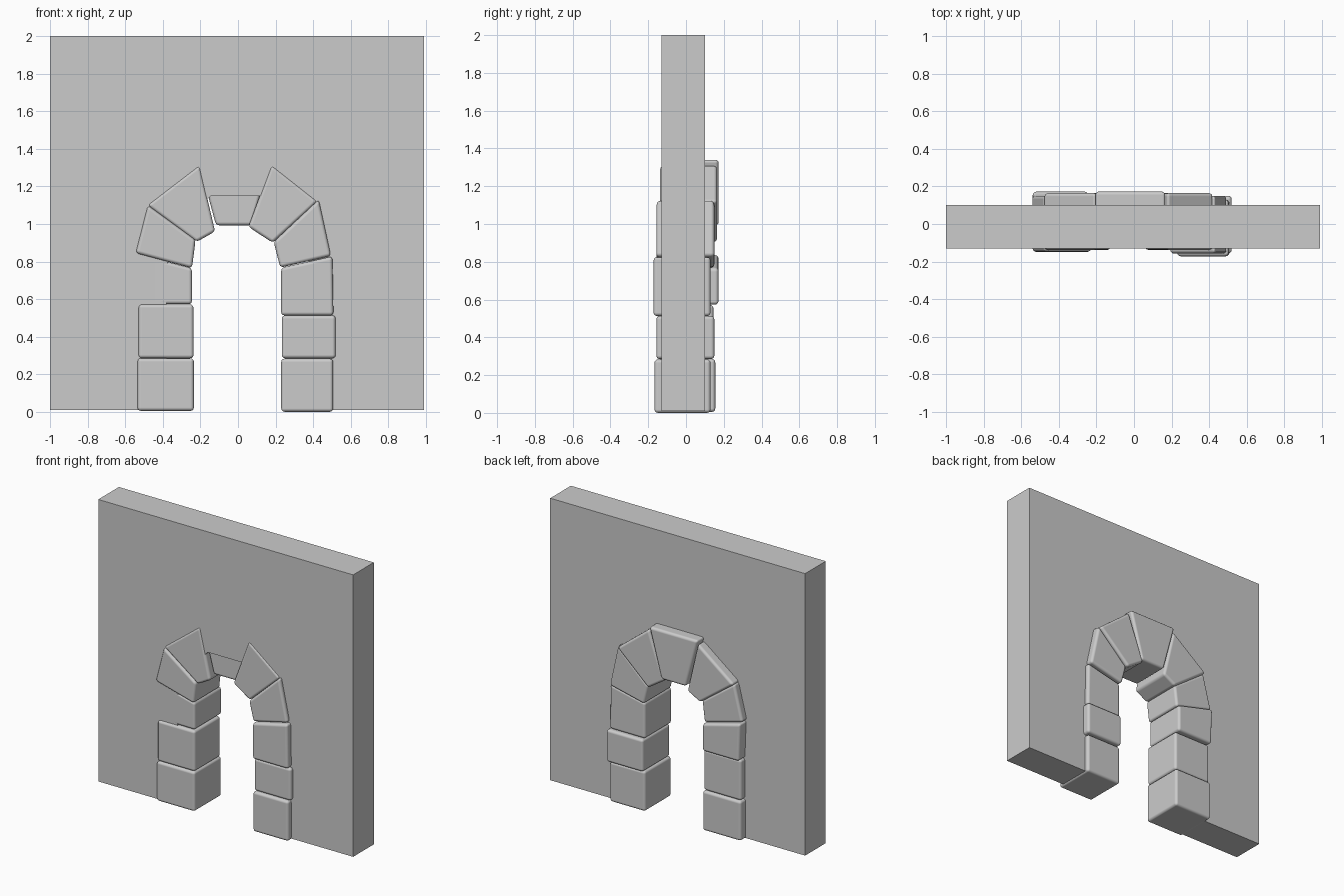
import bpy, bmesh, math

if "Cube" in bpy.data.objects:
    bpy.data.objects.remove(bpy.data.objects["Cube"])


def prism(name, outline, y0, y1, bevel=0.0, tilt=0.0):
    """Extrude an x-z outline from y0 (front) to y1 (back); tilt leans the front face along x."""
    bm = bmesh.new()
    cx = sum(p[0] for p in outline) / len(outline)
    front = [bm.verts.new((x, y0 + tilt * (x - cx), z)) for x, z in outline]
    back = [bm.verts.new((x, y1, z)) for x, z in outline]
    n = len(outline)
    bm.faces.new(front)
    bm.faces.new(back[::-1])
    for i in range(n):
        j = (i + 1) % n
        bm.faces.new((front[j], front[i], back[i], back[j]))
    bmesh.ops.recalc_face_normals(bm, faces=bm.faces)
    mesh = bpy.data.meshes.new(name)
    bm.to_mesh(mesh)
    bm.free()
    ob = bpy.data.objects.new(name, mesh)
    bpy.context.collection.objects.link(ob)
    if bevel:
        for p in mesh.polygons:
            p.use_smooth = True
        mod = ob.modifiers.new("rounded_edges", "BEVEL")
        mod.width = bevel
        mod.segments = 3
        mod.limit_method = "NONE"
        mod.harden_normals = True
    return ob


# Wall with an arched doorway hidden behind the stones
arch = [(0.38 * math.cos(a), 0.77 + 0.38 * math.sin(a) / math.sin(math.radians(67.5)))
        for a in (math.radians(d) for d in (157.5, 112.5, 67.5, 22.5))]
wall = [(-1, 0.01), (-0.38, 0.01), (-0.38, 0.77)] + arch + \
       [(0.38, 0.77), (0.38, 0.01), (0.99, 0.01), (0.99, 2), (-1, 2)]
prism("wall", wall, -0.13, 0.10)


def box(x0, z0, x1, z1):
    return [(x0, z0), (x1, z0), (x1, z1), (x0, z1)]


# Stones: outline, front y, back y, front lean
stones = {
    "left_base_stone": (box(-0.535, 0.005, -0.235, 0.285), -0.15, 0.155, 0),
    "left_second_stone": (box(-0.53, 0.285, -0.237, 0.572), -0.145, 0.145, 0),
    "left_third_stone": ([(-0.53, 0.573), (-0.245, 0.573), (-0.245, 0.765), (-0.54, 0.84)],
                         -0.131, 0.172, -0.02),
    "left_spring_stone": ([(-0.545, 0.845), (-0.245, 0.765), (-0.226, 0.915), (-0.48, 1.10)],
                          -0.147, 0.15, 0),
    "left_upper_stone": ([(-0.485, 1.10), (-0.22, 0.905), (-0.122, 0.96), (-0.205, 1.315)],
                         -0.138, 0.165, 0),
    "keystone": ([(-0.117, 0.993), (0.075, 0.993), (0.17, 1.34), (-0.21, 1.34)],
                 -0.11, 0.173, 0),
    "right_upper_stone": ([(0.055, 0.985), (0.185, 0.9), (0.425, 1.12), (0.178, 1.315)],
                          -0.138, 0.165, 0),
    "right_spring_stone": ([(0.19, 0.905), (0.225, 0.768), (0.495, 0.83), (0.43, 1.13)],
                           -0.157, 0.15, 0),
    "right_third_stone": ([(0.23, 0.513), (0.508, 0.513), (0.503, 0.828), (0.23, 0.767)],
                          -0.172, 0.13, 0),
    "right_second_stone": (box(0.233, 0.285, 0.52, 0.513), -0.157, 0.15, 0),
    "right_base_stone": (box(0.23, 0.0, 0.507, 0.283), -0.167, 0.13, 0),
}
for name, (outline, y0, y1, tilt) in stones.items():
    prism(name, outline, y0, y1, 0.018, tilt)
